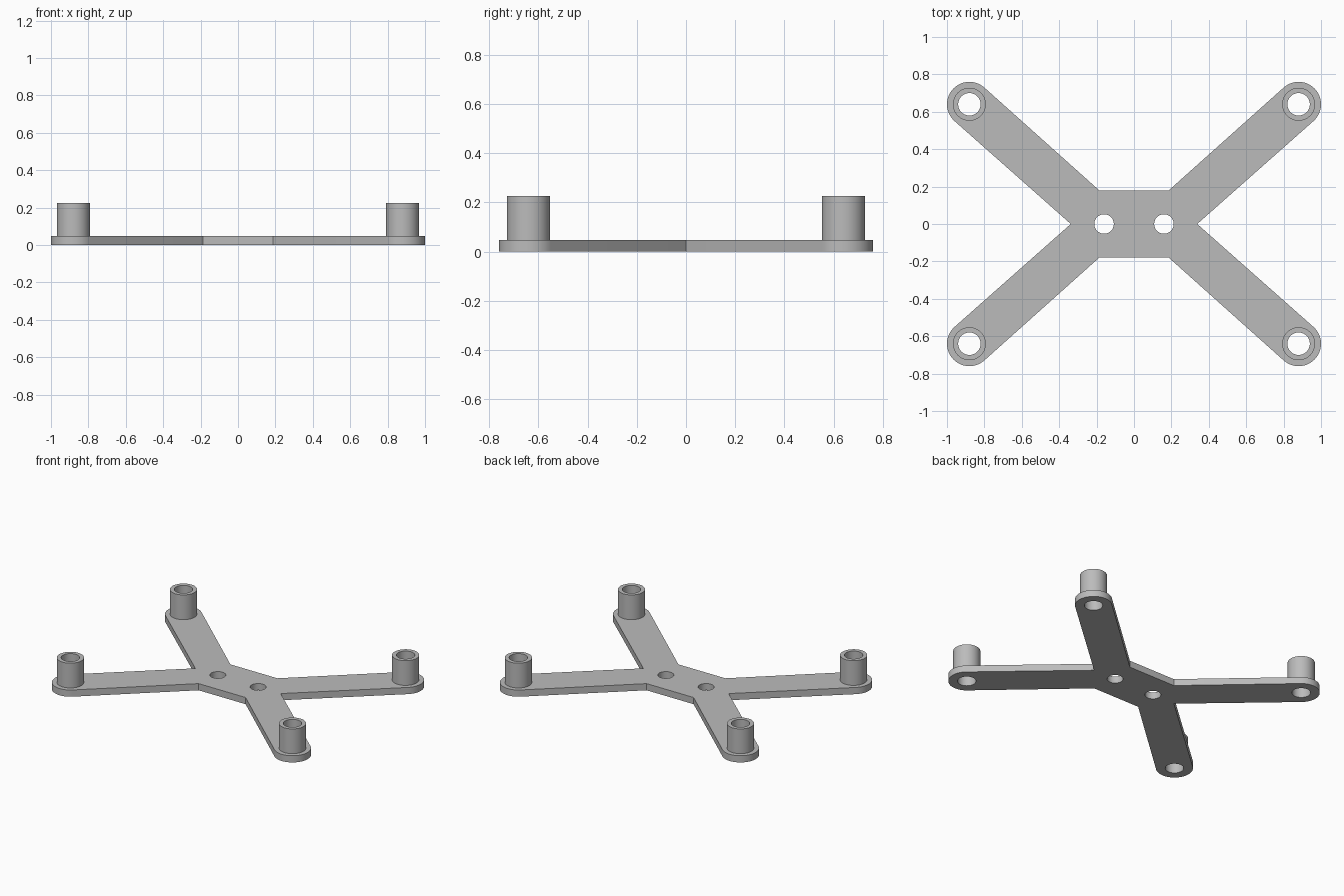
import bpy, bmesh
from math import sin, cos, pi, radians

cube = bpy.data.objects.get("Cube")
if cube:
    bpy.data.objects.remove(cube, do_unlink=True)

PLATE_H, POST_H = 0.048, 0.225
POST_X, POST_Y = 0.88, 0.64
ARM_R, POST_R, BORE_R = 0.12, 0.088, 0.06
BOLT_X, BOLT_R = 0.16, 0.052
ARM_ANGLE = radians(41.4)
HUB_Y, NOTCH_X, HUB_X = 0.18, 0.338, 0.186
SEGS = 64

grey = bpy.data.materials.new("light grey")
grey.use_nodes = True
colour = (0.5, 0.5, 0.5, 1)
grey.diffuse_color = colour
grey.node_tree.nodes["Principled BSDF"].inputs["Base Color"].default_value = colour


def arc(cx, cy, r, start=0, sweep=2 * pi, n=SEGS, closed=True):
    steps = n if closed else n + 1
    return [(cx + r * cos(start + sweep * i / n), cy + r * sin(start + sweep * i / n))
            for i in range(steps)]


def finish(name, bm):
    bmesh.ops.recalc_face_normals(bm, faces=bm.faces)
    mesh = bpy.data.meshes.new(name)
    bm.to_mesh(mesh)
    bm.free()
    mesh.materials.append(grey)
    ob = bpy.data.objects.new(name, mesh)
    bpy.context.collection.objects.link(ob)
    bpy.ops.object.select_all(action='DESELECT')
    ob.select_set(True)
    bpy.context.view_layer.objects.active = ob
    bpy.ops.object.shade_smooth_by_angle(angle=radians(30))
    return ob


# Cross-shaped plate: one quarter of the outline, mirrored round
quarter = [(NOTCH_X, 0)]
quarter += arc(POST_X, POST_Y, ARM_R, ARM_ANGLE - pi / 2, pi, SEGS // 2, False)
quarter += [(HUB_X, HUB_Y)]
half = quarter + [(-x, y) for x, y in reversed(quarter)]
outline = half + [(x, -y) for x, y in reversed(half[1:-1])]

corners = [(sx * POST_X, sy * POST_Y) for sx in (-1, 1) for sy in (-1, 1)]
loops = [outline]
loops += [arc(x, y, BORE_R) for x, y in corners]
loops += [arc(sx * BOLT_X, 0, BOLT_R) for sx in (-1, 1)]

bm = bmesh.new()
for loop in loops:
    verts = [bm.verts.new((x, y, 0)) for x, y in loop]
    for a, b in zip(verts, verts[1:] + verts[:1]):
        bm.edges.new((a, b))
bmesh.ops.triangle_fill(bm, edges=bm.edges[:], use_beauty=True, normal=(0, 0, 1))
top = bmesh.ops.extrude_face_region(bm, geom=bm.faces[:])["geom"]
bmesh.ops.translate(bm, vec=(0, 0, PLATE_H),
                    verts=[v for v in top if isinstance(v, bmesh.types.BMVert)])
finish("cross_plate", bm)

# Hollow standoff posts at the arm ends
profile = [(POST_R, PLATE_H), (POST_R, POST_H), (BORE_R, POST_H), (BORE_R, PLATE_H)]
for x, y in corners:
    bm = bmesh.new()
    rings = [[bm.verts.new((px, py, z)) for px, py in arc(0, 0, r)] for r, z in profile]
    for low, high in zip(rings, rings[1:] + rings[:1]):
        for i in range(SEGS):
            j = (i + 1) % SEGS
            bm.faces.new((low[i], low[j], high[j], high[i]))
    name = ("back" if y > 0 else "front") + ("_left" if x > 0 else "_right") + "_post"
    finish(name, bm).location = (x, y, 0)
